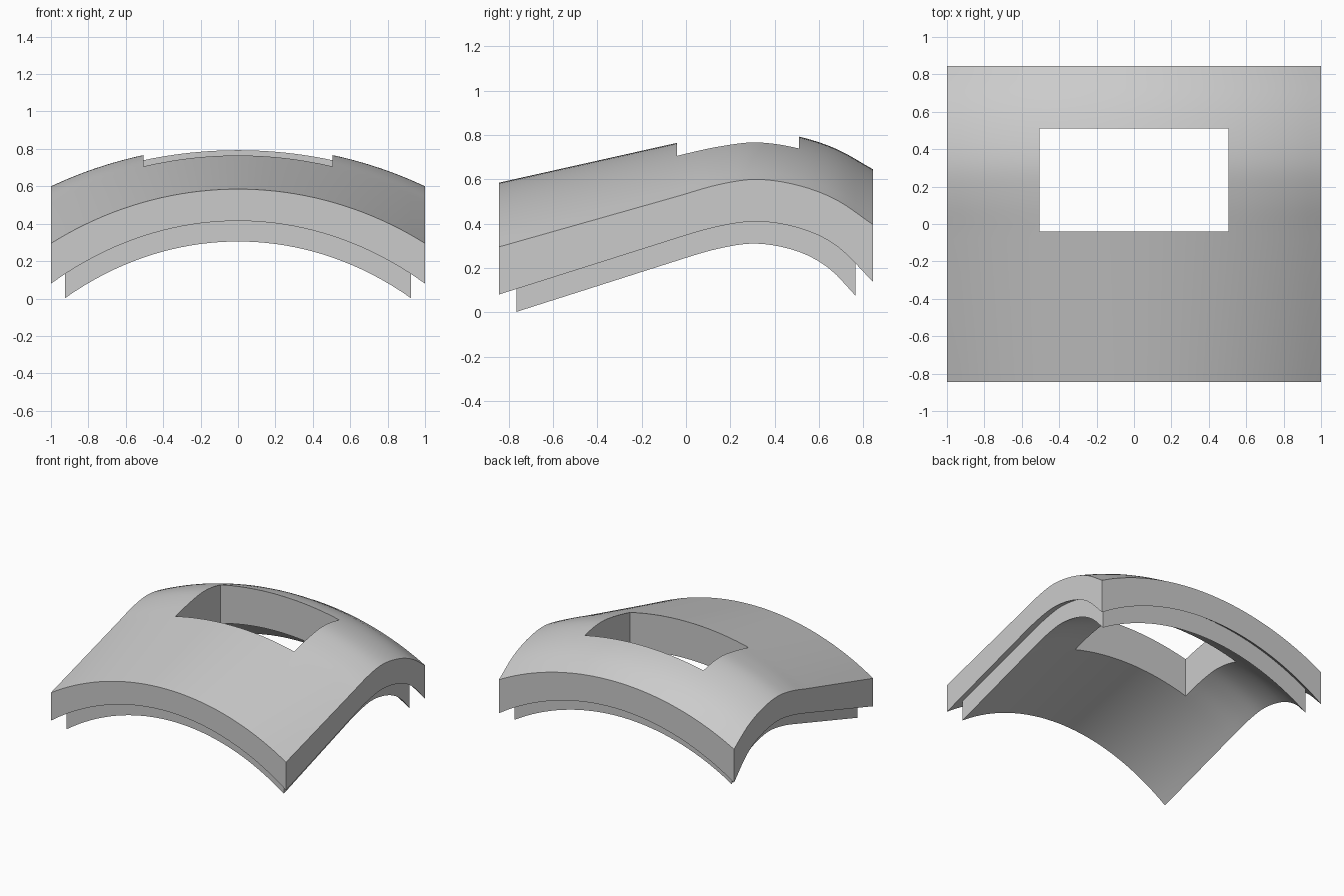
import bpy
import bmesh
from math import sqrt

if "Cube" in bpy.data.objects:
    bpy.data.objects.remove(bpy.data.objects["Cube"], do_unlink=True)

HALF_X, HALF_Y = 1.0, 0.845        # outer rim
LIP_X, LIP_Y = 0.925, 0.765        # stepped lip underneath
HOLE_X, HOLE_FRONT, HOLE_BACK = 0.505, -0.04, 0.51

# Each layer: half width, then (y, height on the centre line, height at the side edge)
LAYERS = {
    "top": (HALF_X, [(-0.845, 0.585, 0.295), (-0.04, 0.765, 0.523), (0.15, 0.803, 0.577),
                     (0.32, 0.82, 0.60), (0.51, 0.793, 0.572), (0.68, 0.737, 0.507),
                     (0.845, 0.645, 0.395)]),
    "rim": (HALF_X, [(-0.845, 0.415, 0.08), (-0.04, 0.597, 0.335), (0.15, 0.638, 0.388),
                     (0.32, 0.655, 0.41), (0.51, 0.62, 0.38), (0.68, 0.555, 0.30),
                     (0.845, 0.44, 0.137)]),
    "lip": (LIP_X, [(-0.765, 0.305, 0.002), (-0.04, 0.48, 0.233), (0.15, 0.528, 0.288),
                    (0.32, 0.545, 0.31), (0.51, 0.51, 0.273), (0.65, 0.442, 0.195),
                    (0.765, 0.34, 0.075)]),
}


def slope(pts, i, k):
    """Tangent of a profile at point i; the front run stays straight."""
    a, b = pts[max(i - 1, 0)], pts[min(i + 1, len(pts) - 1)]
    if i == 1:
        b = pts[1]
    return (b[k] - a[k]) / (b[0] - a[0])


def profile(pts, y, k):
    """Smooth curve through the profile points."""
    i = max([n for n in range(len(pts) - 1) if pts[n][0] <= y + 1e-6], default=0)
    p, q = pts[i], pts[i + 1]
    h = q[0] - p[0]
    t = (y - p[0]) / h
    return ((1 + 2 * t) * (1 - t) ** 2 * p[k] + t * (1 - t) ** 2 * h * slope(pts, i, k)
            + t * t * (3 - 2 * t) * q[k] + t * t * (t - 1) * h * slope(pts, i + 1, k))


def height(layer, x, y):
    """Crown the layer with a circular arc between its side edges."""
    half, pts = LAYERS[layer]
    radius = 2.0
    base = sqrt(radius ** 2 - 1)
    arc = (sqrt(radius ** 2 - (x / half) ** 2) - base) / (radius - base)
    side = profile(pts, y, 2)
    return side + (profile(pts, y, 1) - side) * arc


def divide(stops, step):
    """Grid lines that include every stop."""
    out = [stops[0]]
    for a, b in zip(stops, stops[1:]):
        n = max(1, round((b - a) / step))
        out += [a + (b - a) * j / n for j in range(1, n + 1)]
    return out


xs = divide([-HALF_X, -LIP_X, -HOLE_X, HOLE_X, LIP_X, HALF_X], 0.05)
ys = divide([-HALF_Y, -LIP_Y, HOLE_FRONT, HOLE_BACK, LIP_Y, HALF_Y], 0.04)


def underside(i, j):
    """Layer that closes a grid cell from below, or None where it is open."""
    if not (0 <= i < len(xs) - 1 and 0 <= j < len(ys) - 1):
        return None
    x, y = (xs[i] + xs[i + 1]) / 2, (ys[j] + ys[j + 1]) / 2
    if abs(x) < HOLE_X and HOLE_FRONT < y < HOLE_BACK:
        return None
    return "lip" if abs(x) < LIP_X and abs(y) < LIP_Y else "rim"


bm = bmesh.new()
verts = {}


def vert(layer, i, j):
    key = (layer, i, j)
    if key not in verts:
        verts[key] = bm.verts.new((xs[i], ys[j], height(layer, xs[i], ys[j])))
    return verts[key]


for i in range(len(xs) - 1):
    for j in range(len(ys) - 1):
        low = underside(i, j)
        if low is None:
            continue
        ring = [(i, j), (i + 1, j), (i + 1, j + 1), (i, j + 1)]
        # Outer skin and underside
        bm.faces.new([vert("top", *c) for c in ring])
        bm.faces.new([vert(low, *c) for c in reversed(ring)])
        # Walls of the rim, the opening and the step
        for n, (di, dj) in enumerate([(0, -1), (1, 0), (0, 1), (-1, 0)]):
            a, b = ring[n], ring[(n + 1) % 4]
            other = underside(i + di, j + dj)
            if other is None:
                levels = ["top", "rim", "lip"] if low == "lip" else ["top", "rim"]
            elif low == "lip" and other == "rim":
                levels = ["rim", "lip"]
            else:
                continue
            for up, down in zip(levels, levels[1:]):
                bm.faces.new([vert(down, *a), vert(down, *b), vert(up, *b), vert(up, *a)])

mesh = bpy.data.meshes.new("curved_roof_panel")
bm.to_mesh(mesh)
bm.free()
panel = bpy.data.objects.new("curved_roof_panel", mesh)
bpy.context.collection.objects.link(panel)

# Plain grey finish
grey = bpy.data.materials.new("light_grey")
grey.use_nodes = True
grey.diffuse_color = (0.6, 0.6, 0.6, 1)
grey.node_tree.nodes["Principled BSDF"].inputs["Base Color"].default_value = (0.6, 0.6, 0.6, 1)
mesh.materials.append(grey)

bpy.ops.object.select_all(action="DESELECT")
panel.select_set(True)
bpy.context.view_layer.objects.active = panel
bpy.ops.object.shade_smooth_by_angle(angle=0.6)
